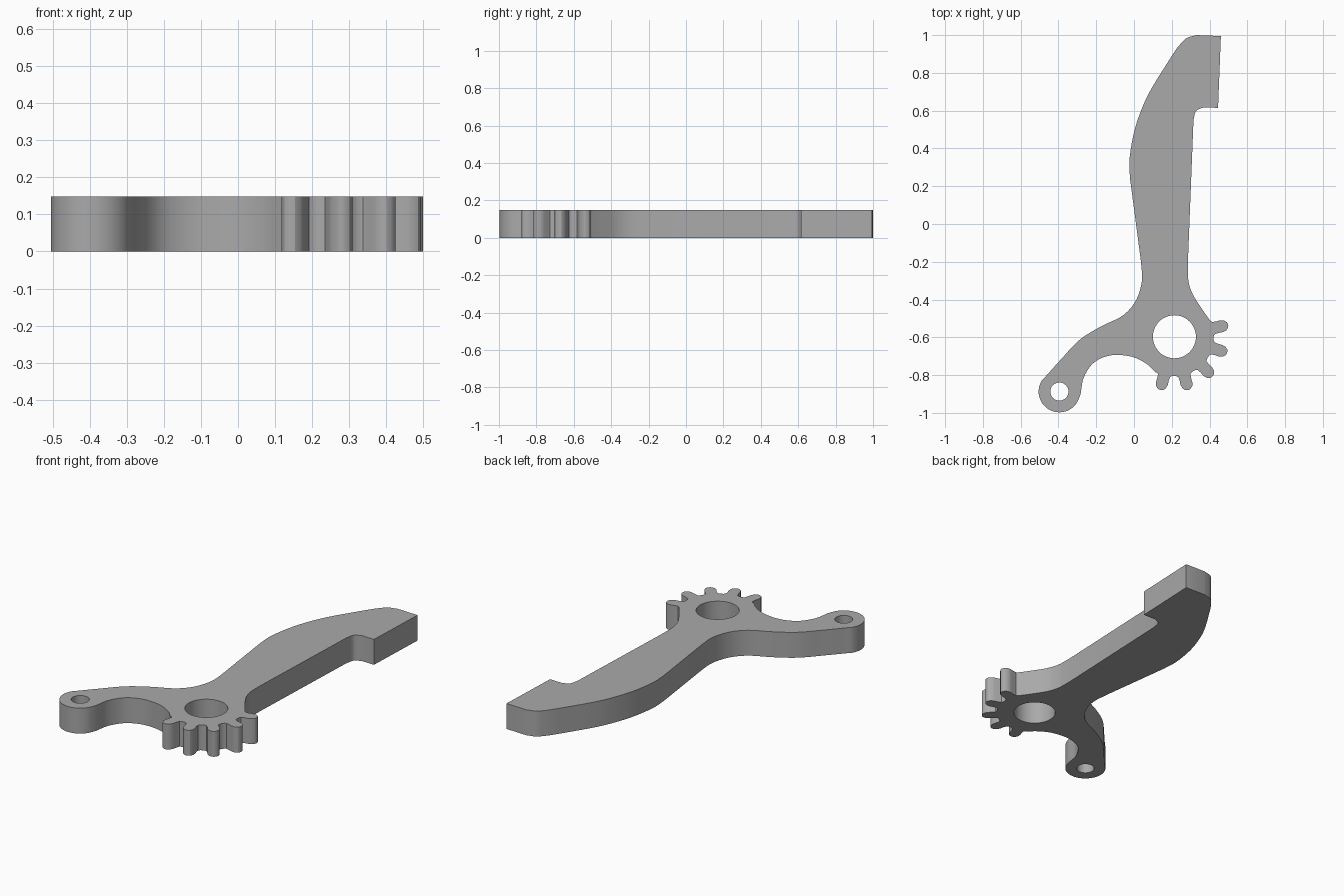
import bpy, bmesh
from math import sin, cos, radians, pi
from mathutils import Vector

THICK = 0.148
HUB = Vector((0.214, -0.597))
EYE = Vector((-0.395, -0.887))

old = bpy.data.objects.get("Cube")
if old:
    bpy.data.objects.remove(old, do_unlink=True)


def smooth_run(coords, steps=6):
    """Catmull-Rom curve through the points."""
    p = [Vector(c) for c in coords]
    p = [2 * p[0] - p[1]] + p + [2 * p[-1] - p[-2]]
    out = []
    for a, b, c, d in zip(p, p[1:], p[2:], p[3:]):
        for i in range(steps):
            t = i / steps
            out.append(0.5 * (2 * b + (c - a) * t + (2 * a - 5 * b + 4 * c - d) * t**2
                              + (3 * b - a - 3 * c + d) * t**3))
    return out + [p[-2]]


def arc(center, radius, start, end, steps):
    angles = [radians(start + (end - start) * i / steps) for i in range(steps + 1)]
    return [center + radius * Vector((cos(a), sin(a))) for a in angles]


def tooth(angle):
    """Rounded gear tooth: radius from the hub and half width."""
    half = [(0.204, 0.042), (0.212, 0.033), (0.232, 0.031), (0.255, 0.032),
            (0.275, 0.027), (0.288, 0.015), (0.291, 0.005)]
    radial = Vector((cos(radians(angle)), sin(radians(angle))))
    side = Vector((-radial.y, radial.x))
    return ([HUB + radial * r - side * w for r, w in half]
            + [HUB + radial * r + side * w for r, w in reversed(half)])


# Outline, counter-clockwise from the tip of the handle
outline = [Vector((0.46, 0.995))]
outline += smooth_run([(0.33, 1.0), (0.275, 0.982), (0.23, 0.935)])
outline += smooth_run([(0.2, 0.89), (0.1, 0.73), (0.045, 0.62), (0.0, 0.485),
                       (-0.024, 0.34), (-0.021, 0.24)])
outline += smooth_run([(0.037, -0.2), (0.042, -0.3), (0.01, -0.405), (-0.06, -0.485),
                       (-0.18, -0.545), (-0.29, -0.615), (-0.385, -0.715), (-0.475, -0.815)])
outline += arc(EYE, 0.11, 145, 340, 28)
outline += smooth_run([(-0.283, -0.9), (-0.265, -0.81), (-0.21, -0.732), (-0.12, -0.695),
                       (-0.01, -0.703), (0.07, -0.743), (0.118, -0.79)])
for i in range(5):
    outline += tooth(-105 + 29.4 * i)
outline += smooth_run([(0.402, -0.51), (0.36, -0.45), (0.31, -0.37), (0.288, -0.3),
                       (0.285, -0.21)])
outline += smooth_run([(0.315, 0.55), (0.328, 0.597), (0.365, 0.617)])
outline += [Vector((0.445, 0.615))]

# Flat plate with the two holes, then extruded
bm = bmesh.new()
loops = [outline, arc(HUB, 0.114, 0, 352.5, 47), arc(EYE, 0.048, 0, 348.75, 31)]
edges = []
for loop in loops:
    verts = [bm.verts.new((p.x, p.y, 0)) for p in loop]
    edges += [bm.edges.new((a, b)) for a, b in zip(verts, verts[1:] + verts[:1])]
bmesh.ops.triangle_fill(bm, use_beauty=True, use_dissolve=False, edges=edges)
top = bmesh.ops.extrude_face_region(bm, geom=bm.faces[:], use_keep_orig=True)["geom"]
bmesh.ops.translate(bm, vec=(0, 0, THICK),
                    verts=[v for v in top if isinstance(v, bmesh.types.BMVert)])
bmesh.ops.recalc_face_normals(bm, faces=bm.faces[:])

mesh = bpy.data.meshes.new("lever_plate")
bm.to_mesh(mesh)
bm.free()
lever = bpy.data.objects.new("geared_lever", mesh)
bpy.context.collection.objects.link(lever)

# Grey metal
grey = bpy.data.materials.new("grey_metal")
grey.use_nodes = True
colour = (0.4, 0.4, 0.4, 1)
grey.diffuse_color = colour
grey.node_tree.nodes["Principled BSDF"].inputs["Base Color"].default_value = colour
mesh.materials.append(grey)

bpy.ops.object.select_all(action="DESELECT")
lever.select_set(True)
bpy.context.view_layer.objects.active = lever
bpy.ops.object.shade_smooth_by_angle(angle=radians(30))
